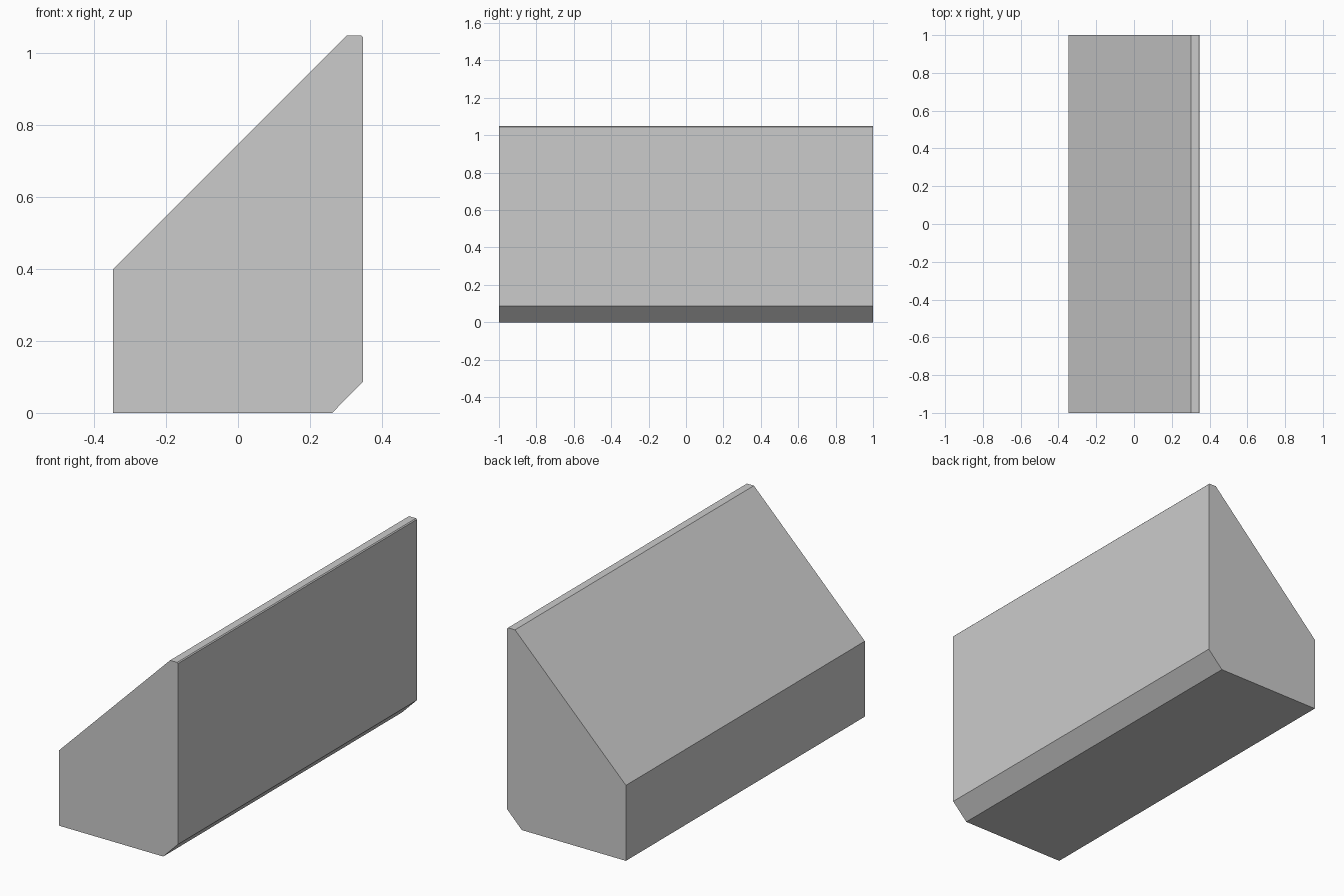
import bpy
import bmesh

if "Cube" in bpy.data.objects:
    bpy.data.objects.remove(bpy.data.objects["Cube"])

# Wedge cross-section (x, z), extruded along y
PROFILE = [(-0.348, 0), (0.262, 0), (0.348, 0.087), (0.348, 1.045),
           (0.343, 1.05), (0.302, 1.05), (-0.348, 0.4)]
LENGTH = 2.0

bm = bmesh.new()
front = bm.faces.new([bm.verts.new((x, -LENGTH / 2, z)) for x, z in PROFILE])
extruded = bmesh.ops.extrude_face_region(bm, geom=[front], use_keep_orig=True)
back = [v for v in extruded["geom"] if isinstance(v, bmesh.types.BMVert)]
bmesh.ops.translate(bm, verts=back, vec=(0, LENGTH, 0))
bmesh.ops.recalc_face_normals(bm, faces=bm.faces)

mesh = bpy.data.meshes.new("wedge_block")
bm.to_mesh(mesh)
bm.free()
block = bpy.data.objects.new("wedge_block", mesh)
bpy.context.collection.objects.link(block)
